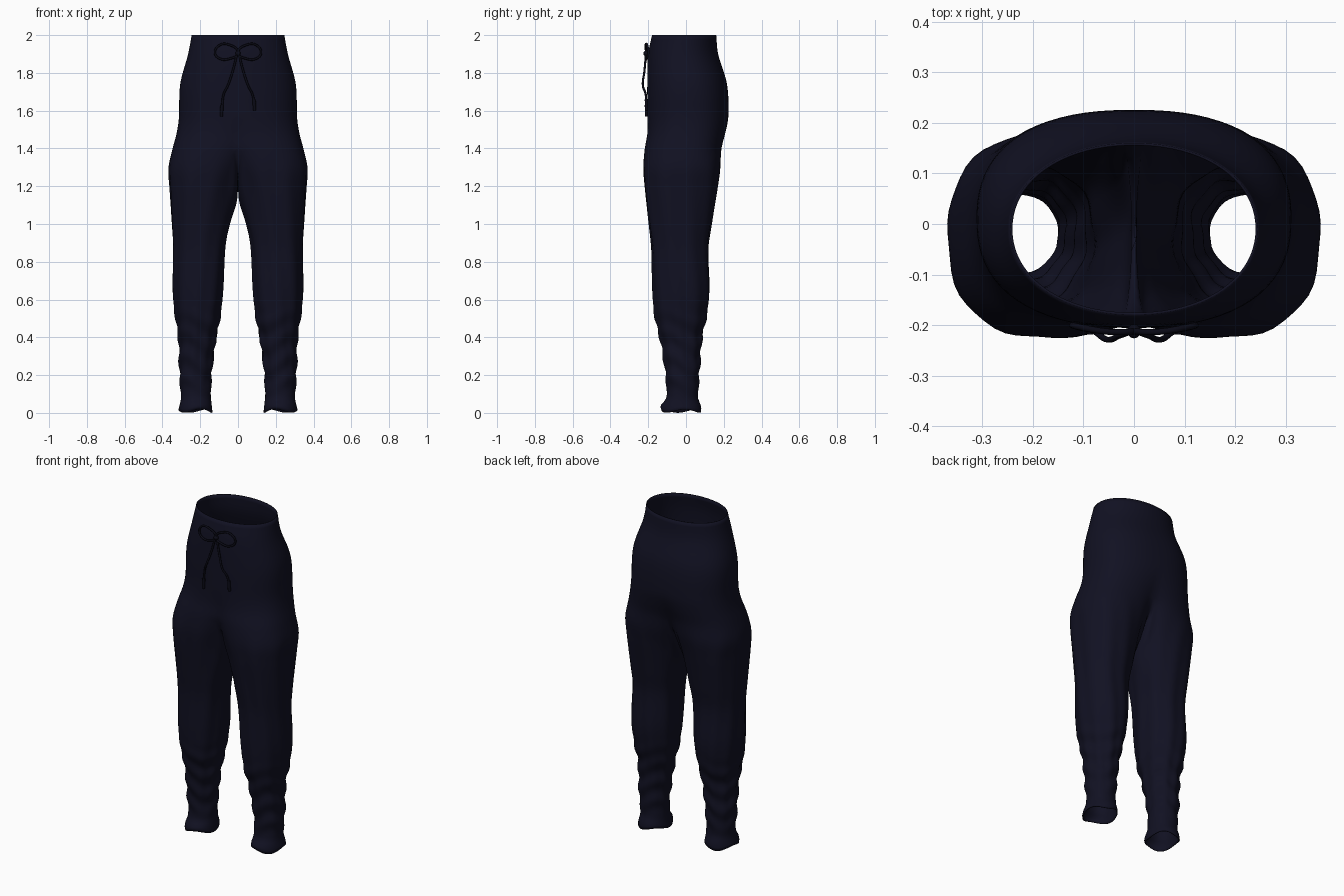
import bpy
import bmesh
from math import sin, cos, pi, radians

if "Cube" in bpy.data.objects:
    bpy.data.objects.remove(bpy.data.objects["Cube"], do_unlink=True)


def material(name, color):
    mat = bpy.data.materials.new(name)
    mat.use_nodes = True
    mat.diffuse_color = color
    mat.node_tree.nodes["Principled BSDF"].inputs["Base Color"].default_value = color
    return mat


navy = material("dark navy cloth", (0.0055, 0.0055, 0.016, 1))
cord = material("dark cord", (0.003, 0.003, 0.008, 1))

# Profile keys: height, inner x, outer x, front y, back y
KEYS = [
    (2.0, 0, .245, -.18, .16), (1.9, 0, .264, -.20, .17),
    (1.74, 0, .306, -.205, .217), (1.56, 0, .313, -.205, .225),
    (1.48, 0, .325, -.21, .213), (1.4, 0, .346, -.225, .195),
    (1.3, .004, .367, -.23, .186), (1.2, .016, .362, -.22, .167),
    (1.0, .05, .35, -.196, .135), (.87, .07, .343, -.182, .117),
    (.65, .08, .344, -.176, .125), (.5, .095, .33, -.163, .108),
    (.4, .115, .314, -.138, .085), (.2, .14, .309, -.108, .07),
    (.08, .143, .302, -.105, .064), (.035, .138, .31, -.135, .08),
    (.01, .135, .315, -.13, .08),
]
CROTCH = 1.4
OUTER, INNER = 40, 14


def smooth(t):
    t = min(max(t, 0), 1)
    return t * t * (3 - 2 * t)


def profile(z):
    """Catmull-Rom blend of the profile keys at height z."""
    i = 0
    while i < len(KEYS) - 2 and z < KEYS[i + 1][0]:
        i += 1
    p0, p1 = KEYS[max(i - 1, 0)], KEYS[i]
    p2, p3 = KEYS[i + 1], KEYS[min(i + 2, len(KEYS) - 1)]
    h = p2[0] - p1[0]
    t = (z - p1[0]) / h
    out = []
    for k in range(1, 5):
        m1 = (p2[k] - p0[k]) / (p2[0] - p0[0]) * h
        m2 = (p3[k] - p1[k]) / (p3[0] - p1[0]) * h
        s = smooth(t)
        out.append(p1[k] * (1 - s) + p2[k] * s
                   + m1 * t * (1 - t) ** 2 - m2 * t * t * (1 - t))
    return out


def rounded(cx, cy, rx, ry, angle, power):
    """Point on a slightly boxy ellipse."""
    c, s = cos(angle), sin(angle)
    k = (abs(c) ** power + abs(s) ** power) ** (-1 / power)
    return cx + rx * c * k, cy + ry * s * k


def ring(z, closed):
    """Half of a hip ring, or one whole leg ring."""
    inner, outer, front, back = profile(z)
    cy, ry = (front + back) / 2, (back - front) / 2
    cx, rx = (inner + outer) / 2, (outer - inner) / 2
    to_leg = smooth((1.6 - z) / .45)
    dip = .17 * smooth((z - .9) / (CROTCH - .9))
    power = 2.1 + .3 * smooth((z - .3) / .8) * smooth((2 - z) / .4)
    points = []
    for j in range(OUTER + 1 + (INNER if closed else 0)):
        if j <= OUTER:
            f = 2 * j / OUTER - 1
            hx, hy = rounded(0, cy, outer, ry, f * pi / 2, power)
            angle, drop = f * radians(140), 0
        else:
            f = (j - OUTER) / (INNER + 1)
            hx, hy = 0, cy + ry * (1 - 2 * f)
            angle, drop = radians(140 + 80 * f), dip * sin(pi * f) ** .6
        lx, ly = rounded(cx, cy, rx, ry, angle, power)
        x, y = hx + (lx - hx) * to_leg, hy + (ly - hy) * to_leg
        # Soft cloth folds, strongest towards the ankle
        fold = .005 * smooth((.62 - z) / .2) * smooth((z - .05) / .15)
        fold *= sin(52 * z + 2 * sin(2 * angle))
        fold += .003 * sin(9 * angle + 5 * z) * smooth((1.4 - z) / .2) * smooth(z / .5)
        x += fold * cos(angle)
        y += fold * sin(angle)
        hem = .009 * sin(3 * angle + 1) * smooth((.06 - z) / .05)
        if z >= CROTCH and (j in (0, OUTER) or j > OUTER):
            x = 0
        points.append((max(x, 0), y, z - drop + hem))
    return points


# Trousers: open shell, built as one half and mirrored
bm = bmesh.new()
hip_levels = [2 - .6 * i / 24 for i in range(24)]
leg_levels = [CROTCH - (CROTCH - .01) * i / 84 for i in range(85)]
previous = None
for z in hip_levels + leg_levels:
    closed = z <= CROTCH
    current = [bm.verts.new(p) for p in ring(z, closed)]
    if previous:
        whole = len(previous) > OUTER + 1
        n = len(previous)
        for j in range(n if whole else OUTER):
            k = (j + 1) % n
            bm.faces.new((previous[j], current[j], current[k], previous[k]))
    previous = current
mesh = bpy.data.meshes.new("trousers")
bm.to_mesh(mesh)
bm.free()
mesh.materials.append(navy)
for face in mesh.polygons:
    face.use_smooth = True
trousers = bpy.data.objects.new("trousers", mesh)
bpy.context.collection.objects.link(trousers)
mirror = trousers.modifiers.new("mirror", "MIRROR")
mirror.merge_threshold = .0005
shell = trousers.modifiers.new("cloth thickness", "SOLIDIFY")
shell.thickness = .005
shell.offset = -1


def cord_piece(name, points, radius, cyclic=False):
    curve = bpy.data.curves.new(name, "CURVE")
    curve.dimensions = "3D"
    curve.bevel_depth = radius
    curve.bevel_resolution = 2
    curve.resolution_u = 6
    curve.use_fill_caps = True
    spline = curve.splines.new("BEZIER")
    spline.bezier_points.add(len(points) - 1)
    spline.use_cyclic_u = cyclic
    for bp, co in zip(spline.bezier_points, points):
        bp.co = co
        bp.handle_left_type = bp.handle_right_type = "AUTO"
    curve.materials.append(cord)
    obj = bpy.data.objects.new(name, curve)
    bpy.context.collection.objects.link(obj)


# Drawstring: bow loops, hanging tails with thicker tips, and knot
for side, name, low in ((1, "left", 1.6), (-1, "right", 1.57)):
    loop = [(.0, -.212, 1.905), (.05, -.213, 1.95), (.1, -.205, 1.945),
            (.122, -.2, 1.905), (.095, -.207, 1.875), (.045, -.213, 1.875)]
    cord_piece(name + "_bow_loop", [(side * x, y, z) for x, y, z in loop], .006, True)
    tail = [(.005, -.212, 1.9), (.028, -.22, 1.81), (.055, -.228, 1.73),
            (.075, -.214, 1.69), (.085, -.21, low + .05)]
    cord_piece(name + "_tail", [(side * x, y, z) for x, y, z in tail], .006)
    tip = [(.085, -.21, low + .06), (.088, -.209, low)]
    cord_piece(name + "_tail_tip", [(side * x, y, z) for x, y, z in tip], .009)

bpy.ops.mesh.primitive_uv_sphere_add(segments=12, ring_count=8, radius=.014,
                                     location=(0, -.212, 1.903))
knot = bpy.context.object
knot.name = "drawstring_knot"
knot.data.materials.append(cord)
bpy.ops.object.shade_smooth()
